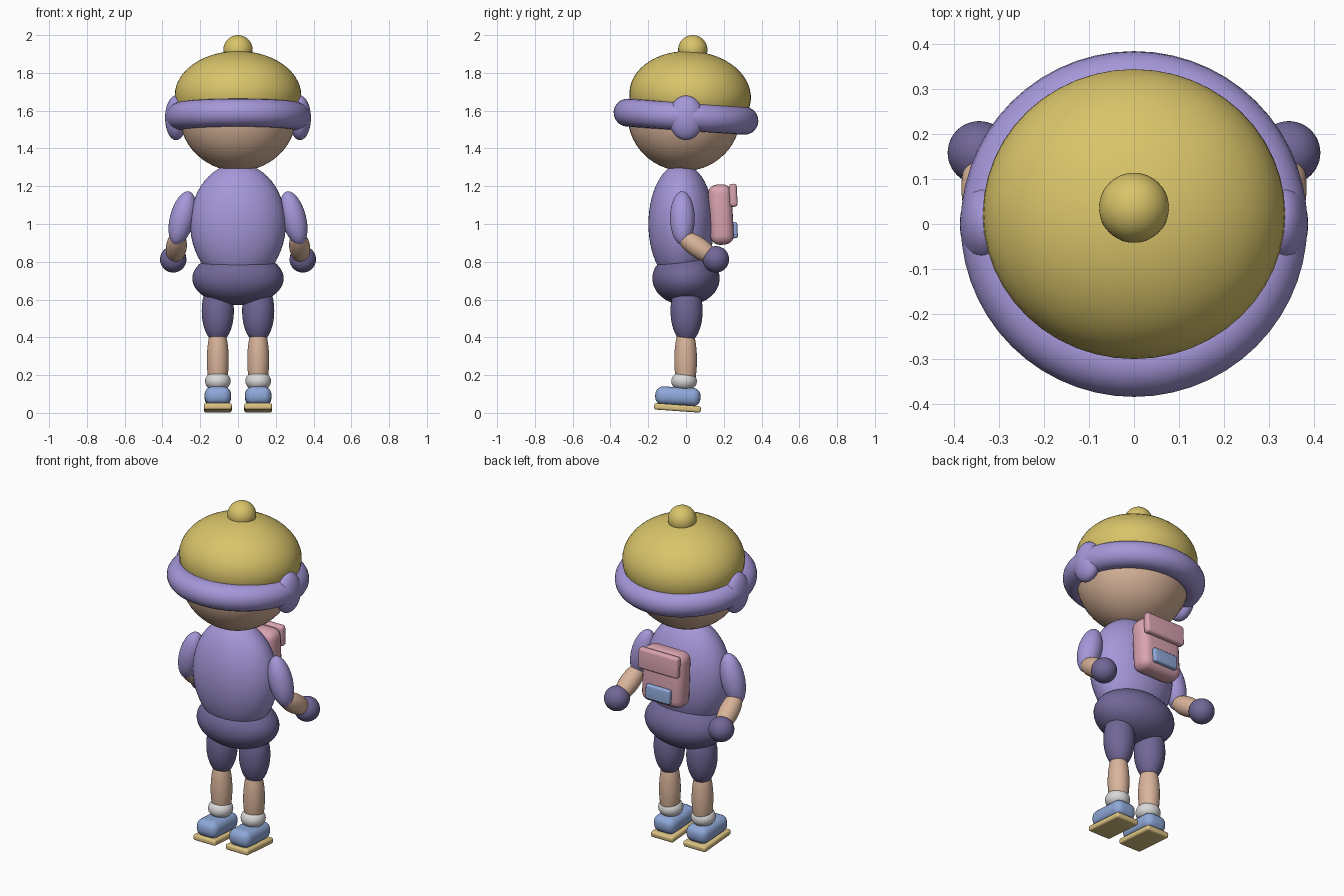
import bpy, math
from mathutils import Vector, Matrix

if "Cube" in bpy.data.objects:
    bpy.data.objects.remove(bpy.data.objects["Cube"])


def mat(name, r, g, b):
    lin = [((c / 255 + 0.055) / 1.055) ** 2.4 for c in (r, g, b)]
    m = bpy.data.materials.new(name)
    m.diffuse_color = (*lin, 1)
    m.use_nodes = True
    m.node_tree.nodes["Principled BSDF"].inputs["Base Color"].default_value = m.diffuse_color
    return m


YELLOW = mat("mustard", 217, 196, 106)
LILAC = mat("lilac", 165, 151, 217)
PLUM = mat("plum", 113, 103, 151)
SKIN = mat("skin", 217, 180, 154)
PINK = mat("dusty pink", 217, 163, 177)
BLUE = mat("soft blue", 143, 168, 217)
WHITE = mat("sock white", 217, 217, 217)
TAN = mat("sole tan", 221, 196, 132)


def finish(name, material):
    ob = bpy.context.object
    ob.name = name
    ob.data.materials.append(material)
    bpy.ops.object.shade_smooth_by_angle(angle=math.radians(40))
    return ob


def ball(name, material, loc, radii, rot=(0, 0, 0)):
    bpy.ops.mesh.primitive_uv_sphere_add(segments=48, ring_count=28)
    ob = finish(name, material)
    ob.location, ob.scale, ob.rotation_euler = loc, radii, rot
    return ob


def limb(name, material, start, end, radius):
    """Ellipsoid stretched between two end points."""
    a, b = Vector(start), Vector(end)
    d = b - a
    rot = d.to_track_quat('Z', 'Y').to_euler()
    return ball(name, material, (a + b) / 2, (radius, radius, d.length / 2), rot)


def ring(name, material, loc, major, minor, rot=(0, 0, 0)):
    bpy.ops.mesh.primitive_torus_add(major_radius=major, minor_radius=minor,
                                     major_segments=56, minor_segments=20)
    ob = finish(name, material)
    ob.location, ob.rotation_euler = loc, rot
    return ob


def block(name, material, loc, size, bevel, rot=(0, 0, 0)):
    bpy.ops.mesh.primitive_cube_add(size=1)
    ob = bpy.context.object
    ob.data.transform(Matrix.Diagonal((*size, 1)))
    mod = ob.modifiers.new("round", 'BEVEL')
    mod.width, mod.segments = bevel, 5
    bpy.ops.object.modifier_apply(modifier=mod.name)
    finish(name, material)
    ob.location, ob.rotation_euler = loc, rot
    return ob


# Head and tilted hat
TILT = (math.radians(-4), 0, 0)
ball("head", SKIN, (0, -0.01, 1.58), (0.31, 0.30, 0.30))
ball("hat_dome", YELLOW, (0, 0.022, 1.68), (0.335, 0.322, 0.235), TILT)
ball("hat_bobble", YELLOW, (0, 0.036, 1.9225), (0.0775,) * 3)
ring("hat_brim", LILAC, (0, 0, 1.568), 0.31, 0.074, TILT)

# Body
ball("torso", LILAC, (0, -0.025, 1.0), (0.253, 0.174, 0.32))
ball("hips", PLUM, (0, 0, 0.712), (0.242, 0.178, 0.142))

# Paired parts
for s, side in ((-1, "left"), (1, "right")):
    ball(f"{side}_ear_flap", LILAC, (s * 0.328, 0, 1.562), (0.058, 0.092, 0.118))
    # Arm reaching back to the hand
    limb(f"{side}_sleeve", LILAC, (s * 0.258, -0.02, 1.172), (s * 0.332, -0.018, 0.89), 0.065)
    limb(f"{side}_forearm", SKIN, (s * 0.315, -0.045, 0.95), (s * 0.338, 0.17, 0.805), 0.055)
    ball(f"{side}_hand", PLUM, (s * 0.343, 0.158, 0.813), (0.07,) * 3)
    # Leg
    x = s * 0.107
    ball(f"{side}_thigh", PLUM, (x, 0.003, 0.54), (0.085, 0.085, 0.17))
    ball(f"{side}_shin", SKIN, (x, -0.002, 0.28), (0.058, 0.06, 0.20))
    ring(f"{side}_sock", WHITE, (x, -0.01, 0.168), 0.023, 0.045)
    # Shoe and sole, toes slightly raised
    block(f"{side}_shoe", BLUE, (x, -0.043, 0.087), (0.14, 0.24, 0.098), 0.042,
          (math.radians(-3), 0, 0))
    block(f"{side}_sole", TAN, (x, -0.045, 0.0265), (0.148, 0.248, 0.034), 0.012,
          (math.radians(-4), 0, 0))

# Backpack with flap and pocket
LEAN = (math.radians(-3), 0, 0)
LEAN = (math.radians(3), 0, 0)
block("backpack", PINK, (0, 0.185, 1.05), (0.27, 0.125, 0.32), 0.05, LEAN)
block("backpack_flap", PINK, (0, 0.25, 1.152), (0.26, 0.042, 0.122), 0.016, LEAN)
block("backpack_pocket", BLUE, (0, 0.255, 0.967), (0.16, 0.036, 0.085), 0.012, LEAN)
